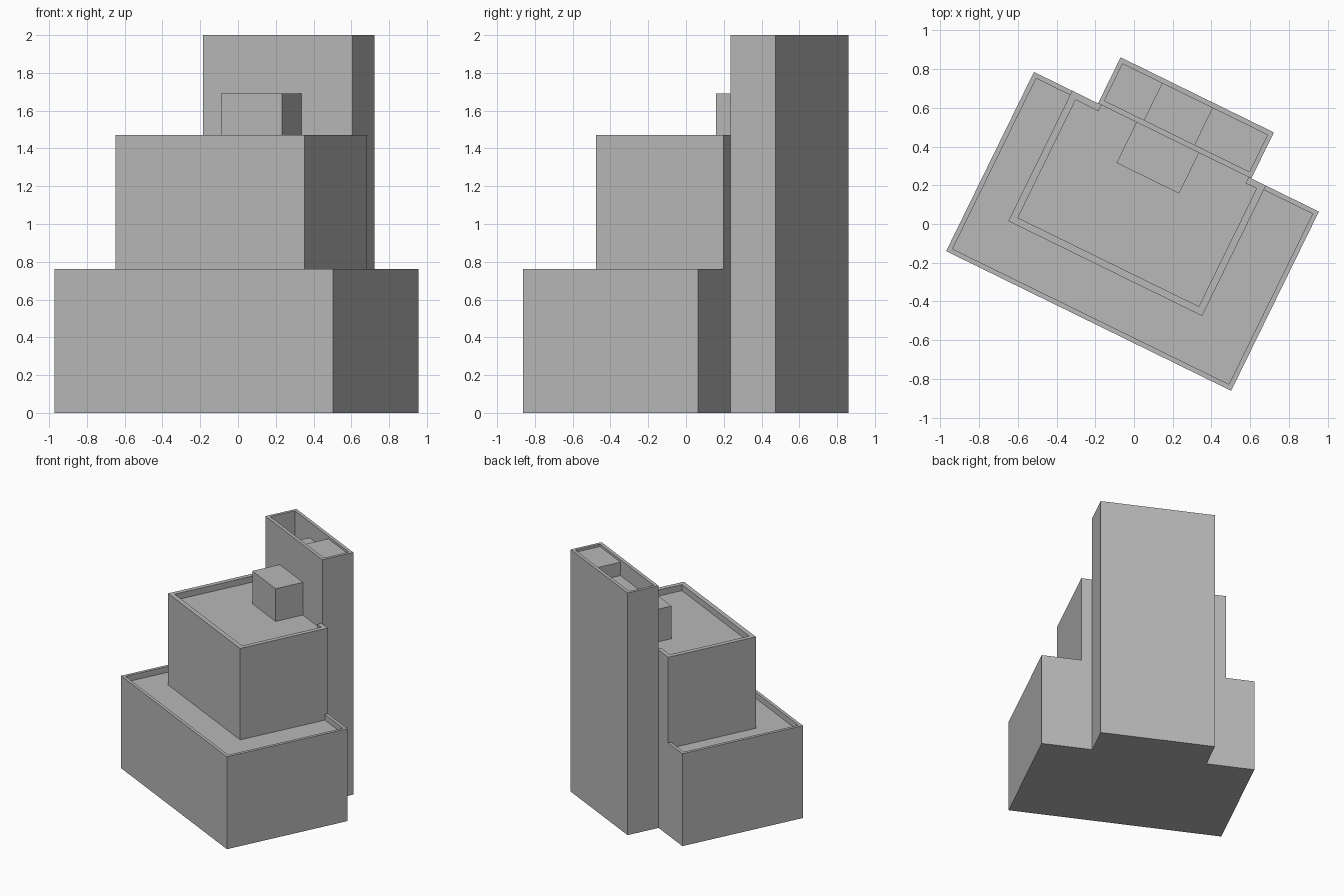
import bpy
import bmesh
import math
from mathutils import Matrix, Vector

cube = bpy.data.objects.get("Cube")
if cube:
    bpy.data.objects.remove(cube, do_unlink=True)

# One plain grey for the whole building
grey = bpy.data.materials.new("concrete_grey")
grey.use_nodes = True
colour = (0.48, 0.48, 0.48, 1)
grey.diffuse_color = colour
grey.node_tree.nodes["Principled BSDF"].inputs["Base Color"].default_value = colour

TURN = math.radians(-26.1)
BACK = 0.478      # shared back line of the podium and middle block
PODIUM_ROOF = 0.715
MIDDLE_ROOF = 1.42


def box(name, u, v, z):
    """Box spanning three ranges in the building's own axes."""
    low, high = (Vector(corner) for corner in zip(u, v, z))
    bm = bmesh.new()
    bmesh.ops.create_cube(bm, size=1, matrix=Matrix.Translation((low + high) / 2)
                          @ Matrix.Diagonal((*(high - low), 1)))
    mesh = bpy.data.meshes.new(name)
    bm.to_mesh(mesh)
    bm.free()
    mesh.materials.append(grey)
    obj = bpy.data.objects.new(name, mesh)
    bpy.context.collection.objects.link(obj)
    return obj


def block(name, u, v, z, recesses=()):
    """Solid block with box-shaped recesses cut out, turned to the site angle."""
    obj = box(name, u, v, z)
    for recess in recesses:
        cutter = box("recess_cutter", *recess)
        cutter.hide_render = True
        cut = obj.modifiers.new("recess", 'BOOLEAN')
        cut.operation = 'DIFFERENCE'
        cut.solver = 'EXACT'
        cut.object = cutter
        bpy.context.view_layer.objects.active = obj
        bpy.ops.object.modifier_apply(modifier=cut.name)
        bpy.data.objects.remove(cutter, do_unlink=True)
    obj.rotation_euler.z = TURN
    return obj


# Wide podium with a parapet, open at the back where the middle block stands
block("podium", (-0.81, 0.83), (-0.553, BACK), (0, 0.763), [
    ((-0.785, 0.805), (-0.528, BACK - 0.025), (PODIUM_ROOF, 1)),
    ((-0.59, 0.525), (0, 0.6), (PODIUM_ROOF, 1))])

# Middle block, its back parapet open along the tower
block("middle_block", (-0.59, 0.525), (-0.272, BACK), (PODIUM_ROOF, 1.47), [
    ((-0.553, 0.488), (-0.235, BACK - 0.035), (MIDDLE_ROOF, 1.6)),
    ((-0.421, 0.425), (0, 0.6), (MIDDLE_ROOF, 1.6))])

# Roof hut against the tower
block("roof_hut", (-0.22, 0.14), (0.244, BACK), (MIDDLE_ROOF, 1.69))

# Rear tower with three roof bays stepping down
bays = [((-0.417, -0.19), 1.7), ((-0.2, 0.1), 1.87), ((0.09, 0.417), 1.98)]
block("rear_tower", (-0.441, 0.441), (BACK, 0.743), (0, 2),
      [(u, (BACK + 0.027, 0.717), (floor, 2.1)) for u, floor in bays])
